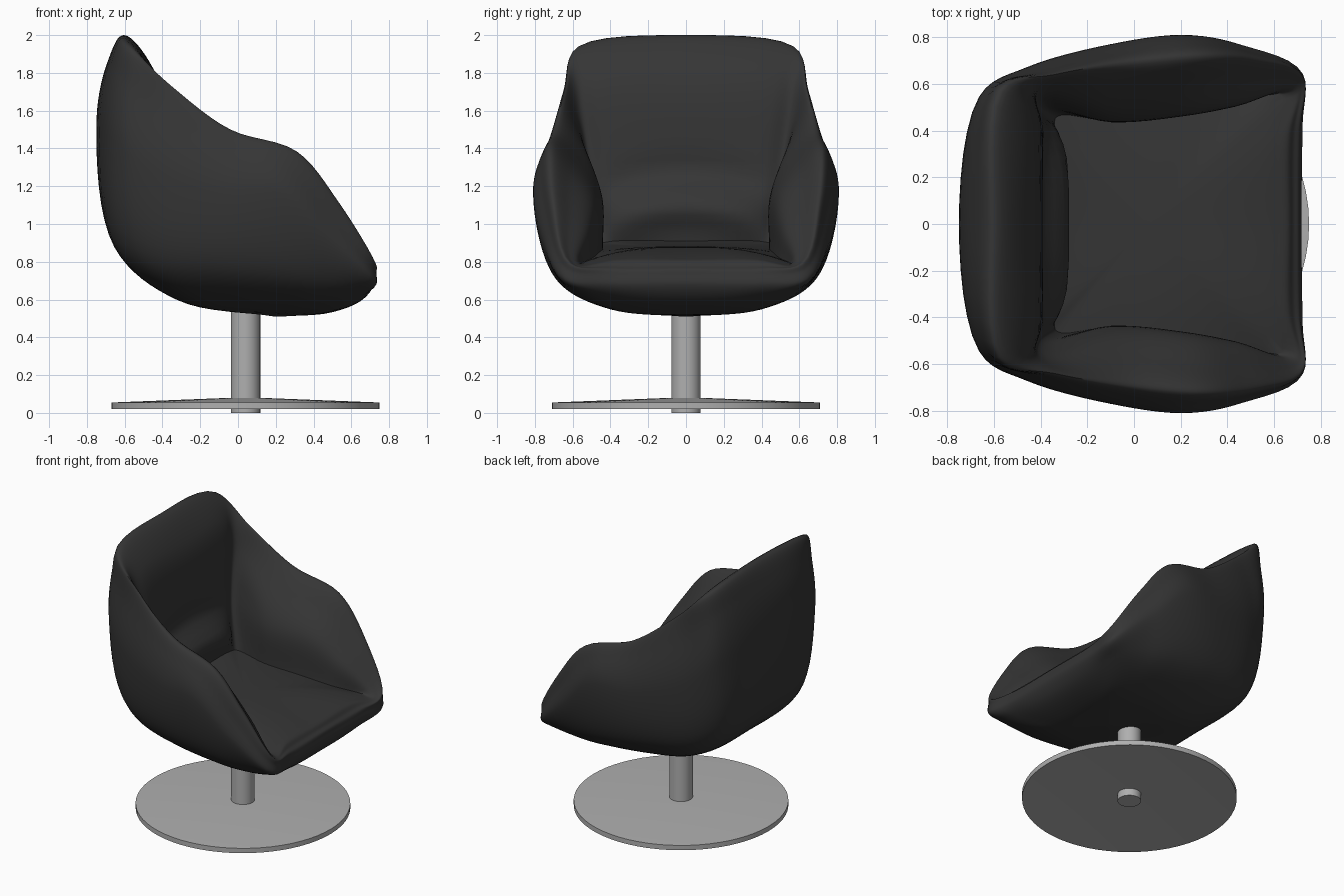
import bpy, bmesh, math
from mathutils import Vector as V

if "Cube" in bpy.data.objects:
    bpy.data.objects.remove(bpy.data.objects["Cube"])


def material(name, rgb):
    m = bpy.data.materials.new(name)
    m.diffuse_color = (*rgb, 1)
    m.use_nodes = True
    m.node_tree.nodes["Principled BSDF"].inputs["Base Color"].default_value = m.diffuse_color
    return m


FABRIC = material("charcoal fabric", (0.036, 0.036, 0.036))
METAL = material("brushed metal", (0.43, 0.43, 0.43))


def make_object(name, bm, mat, angle):
    bmesh.ops.recalc_face_normals(bm, faces=bm.faces)
    mesh = bpy.data.meshes.new(name)
    bm.to_mesh(mesh)
    bm.free()
    mesh.materials.append(mat)
    ob = bpy.data.objects.new(name, mesh)
    bpy.context.collection.objects.link(ob)
    bpy.context.view_layer.objects.active = ob
    ob.select_set(True)
    bpy.ops.object.shade_smooth_by_angle(angle=math.radians(angle))
    ob.select_set(False)
    return ob


def segment(p0, p1, p2, p3, n):
    """n points from p1 towards p2 on a centripetal spline."""
    t = [0.0]
    for a, b in ((p0, p1), (p1, p2), (p2, p3)):
        t.append(t[-1] + max((b - a).length ** 0.5, 1e-3))
    out = []
    for i in range(n):
        u = t[1] + (t[2] - t[1]) * i / n

        def mix(a, b, i0, i1):
            return a + (b - a) * ((u - t[i0]) / (t[i1] - t[i0]))
        a1, a2, a3 = mix(p0, p1, 0, 1), mix(p1, p2, 1, 2), mix(p2, p3, 2, 3)
        out.append(mix(mix(a1, a2, 0, 2), mix(a2, a3, 1, 3), 1, 2))
    return out


def spline(pts, n, closed=False):
    if closed:
        m = len(pts)
        return [q for i in range(m) for q in segment(
            pts[i - 1], pts[i], pts[(i + 1) % m], pts[(i + 2) % m], n)]
    p = [2 * pts[0] - pts[1]] + pts + [2 * pts[-1] - pts[-2]]
    out = [q for i in range(len(pts) - 1) for q in segment(*p[i:i + 4], n)]
    return out + [pts[-1]]


# Half of the shell, front to back: lower edge, widest point, rim, inner wall,
# seat joint, and for the back stations the upper padding
HALF = [
    [(.66, 0, .60), (.715, 0, .68), (.705, 0, .76), (.66, 0, .805), (.60, 0, .825)],
    [(.66, .36, .61), (.72, .42, .68), (.71, .41, .76), (.66, .38, .805), (.60, .35, .825)],
    [(.64, .57, .64), (.72, .64, .70), (.73, .615, .79), (.69, .57, .785), (.63, .55, .79)],
    [(.42, .66, .68), (.46, .765, .93), (.53, .705, 1.12), (.46, .52, .98), (.40, .495, .82)],
    [(.20, .70, .73), (.20, .81, 1.17), (.31, .72, 1.385), (.24, .48, 1.12), (.18, .46, .85)],
    [(-.12, .67, .76), (-.10, .77, 1.17), (-.04, .69, 1.50), (-.10, .445, 1.15),
     (-.10, .44, .87), (-.12, .54, 1.37)],
    [(-.45, .57, .79), (-.46, .67, 1.28), (-.34, .64, 1.72), (-.40, .505, 1.26),
     (-.33, .46, .895), (-.40, .57, 1.58)],
    [(-.61, .43, .85), (-.665, .54, 1.45), (-.575, .57, 1.94), (-.385, .41, 1.26),
     (-.34, .38, .91), (-.435, .48, 1.77)],
    [(-.655, 0, .88), (-.75, 0, 1.52), (-.605, 0, 2.0), (-.385, 0, 1.28),
     (-.34, 0, .91), (-.43, 0, 1.78)],
]
BOTTOM, SEAT = V((.22, 0, .51)), V((.06, 0, .882))


def lerp_split(a, b, flat, up):
    """Blend the plan position and the height by different amounts."""
    p = a.lerp(b, flat)
    p.z = a.z + (b.z - a.z) * up
    return p


def section(row):
    """Full upright section: underside, outside, rim, inside, seat."""
    low, mid, rim, inner, joint, *pad = [V(p) for p in row]
    shoulder = lerp_split(mid, rim, .38, .68)
    pad = pad[0] if pad else lerp_split(rim, inner, .48, .40)
    under = lerp_split(BOTTOM, low, .62, .24)
    start = lerp_split(BOTTOM, under, .06, .01)
    wall = spline([start, under, low, mid, shoulder, rim, pad, inner, joint], 8)
    seat = [lerp_split(SEAT, joint, 1 - k / 9, (1 - k / 9) ** 2.5) for k in range(1, 9)]
    return wall + seat


half = [section(r) for r in HALF]
mirrored = [[V((p.x, -p.y, p.z)) for p in s] for s in half[-2:0:-1]]
rings = [spline(list(r), 6, True) for r in zip(*(half + mirrored))]

# Upholstered shell with seat, arms and back
bm = bmesh.new()
grid = [[bm.verts.new(p) for p in r] for r in rings]
count = len(grid[0])
for a, b in zip(grid, grid[1:]):
    for j in range(count):
        k = (j + 1) % count
        bm.faces.new((a[j], a[k], b[k], b[j]))
for ring, tip in ((grid[0], BOTTOM), (grid[-1], SEAT)):
    c = bm.verts.new(tip)
    for j in range(count):
        bm.faces.new((c, ring[j], ring[(j + 1) % count]))
# Lumbar pad swelling out of the lower back, with a curved groove above it
for v in bm.verts:
    x, y, z = v.co
    if -.5 < x < -.2 and abs(y) < .44 and .915 < z < 1.7:
        arc = .4 * y * y
        fade = max(0, 1 - (y / .44) ** 4)
        v.co.x += fade * (.085 * math.exp(-((z - 1.09 + arc) / .10) ** 2)
                          - .025 * math.exp(-((z - 1.29 + arc) / .06) ** 2))
make_object("upholstered_shell", bm, FABRIC, 50)


def turned(name, profile, steps):
    """Solid of revolution about the pedestal axis."""
    bm = bmesh.new()
    vs = [bm.verts.new((r, 0, z)) for r, z in profile]
    es = [bm.edges.new(e) for e in zip(vs, vs[1:])]
    bmesh.ops.spin(bm, geom=vs + es, axis=(0, 0, 1), cent=(0, 0, 0),
                   angle=2 * math.pi, steps=steps)
    bmesh.ops.remove_doubles(bm, verts=bm.verts, dist=1e-4)
    bmesh.ops.translate(bm, verts=bm.verts, vec=(.04, 0, 0))
    return make_object(name, bm, METAL, 30)


# Pedestal, with the disc hollowed slightly underneath
turned("base_disc", [(0, .056), (.71, .02), (.71, .055), (0, .083)], 64)
turned("support_column", [(0, 0), (.078, 0), (.078, .56), (0, .56)], 32)
